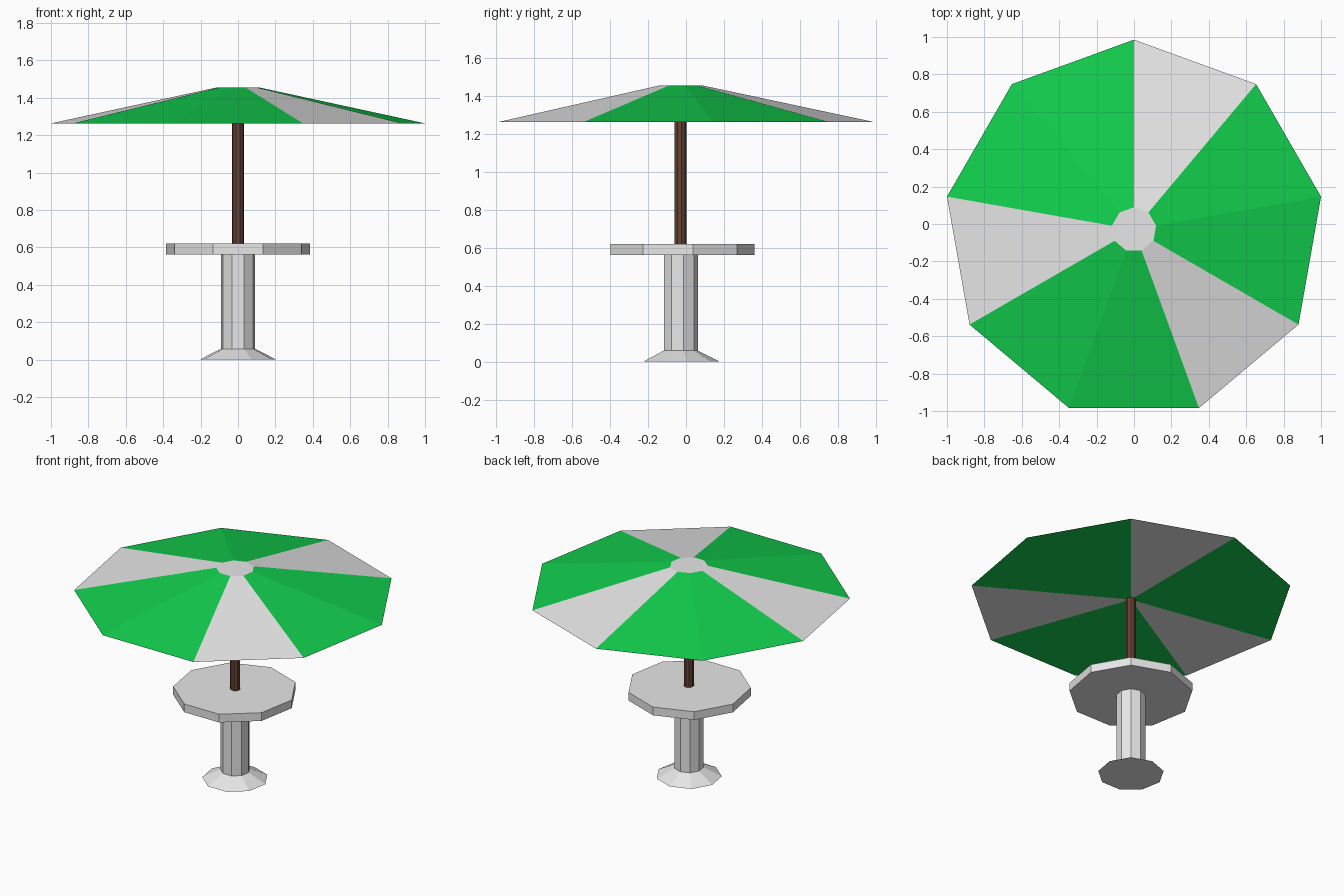
import bpy, bmesh, math

if "Cube" in bpy.data.objects:
    bpy.data.objects.remove(bpy.data.objects["Cube"])

SIDES = 9
CY = -0.03  # axis offset: an odd-sided ring is not symmetric front to back


def material(name, rgb):
    m = bpy.data.materials.new(name)
    m.diffuse_color = (*rgb, 1.0)
    m.use_nodes = True
    m.node_tree.nodes["Principled BSDF"].inputs["Base Color"].default_value = m.diffuse_color
    return m


white = material("white", (0.86, 0.86, 0.86))
green = material("green", (0.006, 0.62, 0.075))
brown = material("brown wood", (0.13, 0.055, 0.035))


def ring(bm, r, z):
    # clockwise seen from above, first corner towards +y
    return [bm.verts.new((r * math.sin(2 * math.pi * i / SIDES),
                          CY + r * math.cos(2 * math.pi * i / SIDES), z))
            for i in range(SIDES)]


def stack(name, profile, mats, striped=False):
    """Solid through (radius, height) rings; optional two-colour sectors."""
    bm = bmesh.new()
    rings = [ring(bm, r, z) for r, z in profile]
    centre = bm.verts.new((0, CY, profile[0][1]))
    bm.faces.new(rings[-1])
    for i in range(SIDES):
        j = (i + 1) % SIDES
        faces = [bm.faces.new((rings[0][i], rings[0][j], centre))]
        for a, b in zip(rings, rings[1:]):
            faces.append(bm.faces.new((a[i], a[j], b[j], b[i])))
        if striped and i % 3:
            for f in faces:
                f.material_index = 1
    bmesh.ops.recalc_face_normals(bm, faces=bm.faces)
    me = bpy.data.meshes.new(name)
    bm.to_mesh(me)
    bm.free()
    for m in mats:
        me.materials.append(m)
    ob = bpy.data.objects.new(name, me)
    bpy.context.collection.objects.link(ob)
    return ob


# Table: flared foot, column and top
stack("base", [(0.208, 0.0), (0.0925, 0.058)], [white])
stack("column", [(0.0925, 0.058), (0.0925, 0.563)], [white])
stack("table_top", [(0.391, 0.563), (0.391, 0.62)], [white])
# Parasol: pole and striped canopy with white cap
stack("pole", [(0.032, 0.62), (0.032, 1.263)], [brown])
stack("canopy", [(1.0154, 1.263), (0.12, 1.454)], [white, green], striped=True)
